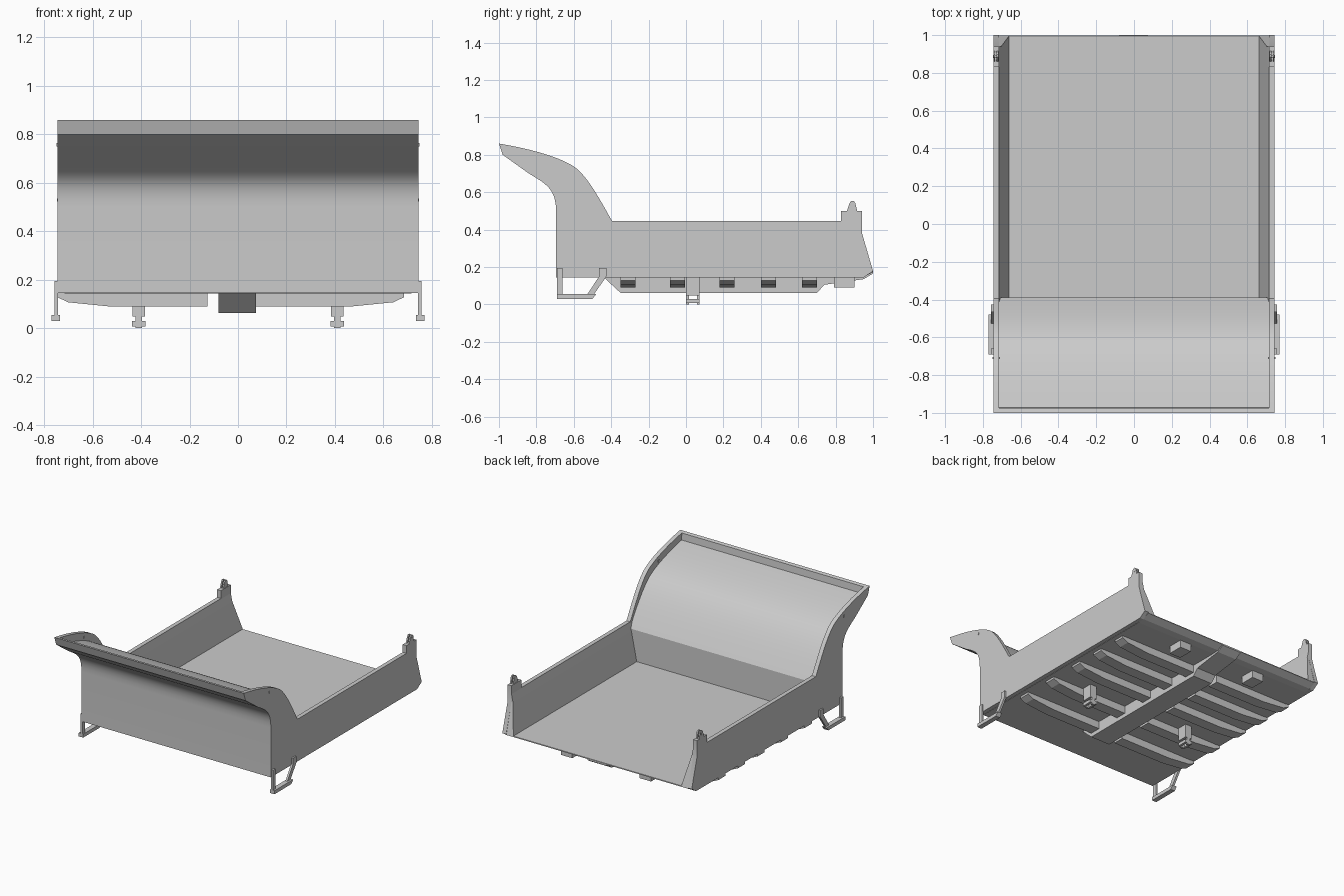
import bpy, bmesh
from mathutils import Vector
from mathutils.geometry import interpolate_bezier

cube = bpy.data.objects.get("Cube")
if cube:
    bpy.data.objects.remove(cube, do_unlink=True)

GREY = (0.6, 0.6, 0.6, 1)
steel = bpy.data.materials.new("grey_steel")
steel.use_nodes = True
steel.diffuse_color = GREY
steel.node_tree.nodes["Principled BSDF"].inputs["Base Color"].default_value = GREY


def loft(name, start, end):
    """Closed solid between two matching outlines."""
    bm = bmesh.new()
    a = [bm.verts.new(p) for p in start]
    b = [bm.verts.new(p) for p in end]
    bm.faces.new(a)
    bm.faces.new(b[::-1])
    for i in range(len(a)):
        j = (i + 1) % len(a)
        bm.faces.new((a[j], a[i], b[i], b[j]))
    bmesh.ops.recalc_face_normals(bm, faces=bm.faces)
    mesh = bpy.data.meshes.new(name)
    bm.to_mesh(mesh)
    bm.free()
    mesh.materials.append(steel)
    obj = bpy.data.objects.new(name, mesh)
    bpy.context.collection.objects.link(obj)
    return obj


def side_profile(name, x0, x1, yz):
    return loft(name, [(x0, y, z) for y, z in yz], [(x1, y, z) for y, z in yz])


def front_profile(name, y0, y1, xz):
    return loft(name, [(x, y0, z) for x, z in xz], [(x, y1, z) for x, z in xz])


def box(name, x, y, z):
    return side_profile(name, x[0], x[1], [(y[0], z[0]), (y[1], z[0]), (y[1], z[1]), (y[0], z[1])])


def bezier(*pts, n=12):
    a, ha, hb, b = [Vector((y, z, 0)) for y, z in pts]
    return [(p.x, p.y) for p in interpolate_bezier(a, ha, hb, b, n)]


def smooth(obj):
    bpy.ops.object.select_all(action="DESELECT")
    obj.select_set(True)
    bpy.context.view_layer.objects.active = obj
    bpy.ops.object.shade_smooth_by_angle(angle=0.5)


# Shared curves of the canopy: underside, outer rim and recessed panel
underside = [(-0.695, 0.145)] + bezier((-0.695, 0.5), (-0.695, 0.62), (-0.75, 0.645), (-0.84, 0.7)) + [(-0.98, 0.8)]
rim = bezier((-1, 0.86), (-0.85, 0.835), (-0.69, 0.795), (-0.6, 0.738)) + \
    bezier((-0.6, 0.738), (-0.53, 0.69), (-0.465, 0.57), (-0.395, 0.445))[1:]
recess = bezier((-0.972, 0.807), (-0.85, 0.78), (-0.71, 0.745), (-0.62, 0.69)) + \
    bezier((-0.62, 0.69), (-0.54, 0.635), (-0.47, 0.53), (-0.39, 0.4))[1:]

# Front wall with canopy, and the lip along its front edge
smooth(side_profile("front_wall_canopy", -0.715, 0.715, underside + recess + [(-0.39, 0.145)]))
side_profile("canopy_lip", -0.715, 0.715, [(-0.98, 0.8), (-1, 0.86), (-0.975, 0.855), (-0.97, 0.797)])

# Flat floor plate with an undercut tail
side_profile("floor", -0.716, 0.716, [(-0.69, 0.143), (0.9, 0.143), (0.95, 0.147),
                                      (0.998, 0.172), (0.996, 0.178), (-0.5, 0.178)])

# Side walls, with everything mounted on them
outline = underside + rim + [(0.83, 0.445), (0.83, 0.5), (0.94, 0.5), (0.94, 0.385), (1, 0.178), (0.95, 0.145)]
for side, s in (("left", 1), ("right", -1)):
    smooth(side_profile(side + "_wall", s * 0.715, s * 0.745, outline))
    # sloping inner skin: straight upper band, lower band cut back along the tail
    for part, section in (("upper", [(0.716, 0.94, 0.445), (0.703, 0.94, 0.385), (0.716, 0.94, 0.385)]),
                          ("lower", [(0.716, 0.94, 0.385), (0.703, 0.94, 0.385),
                                     (0.66, 0.998, 0.175), (0.716, 0.998, 0.175)])):
        loft(f"{side}_{part}_inner_slope",
             [(s * x, -0.42, z) for x, y, z in section], [(s * x, y, z) for x, y, z in section])
    # slotted lug on the rear post
    for part, x in (("inner", 0.718), ("outer", 0.735)):
        side_profile(f"{side}_{part}_lug", s * x, s * (x + 0.01),
                     [(0.86, 0.5), (0.875, 0.543), (0.883, 0.552), (0.897, 0.552), (0.905, 0.543), (0.915, 0.5)])
    box(side + "_lug_pin", (s * 0.718, s * 0.747), (0.88, 0.895), (0.522, 0.536))
    # step hanging under the front corner
    side_profile(side + "_step_front_hanger", s * 0.742, s * 0.757,
                 [(-0.69, 0.05), (-0.66, 0.05), (-0.66, 0.195), (-0.69, 0.195)])
    side_profile(side + "_step_rear_hanger", s * 0.742, s * 0.757,
                 [(-0.53, 0.05), (-0.495, 0.05), (-0.425, 0.15), (-0.425, 0.195), (-0.465, 0.195), (-0.465, 0.15)])
    side_profile(side + "_step_tread", s * 0.735, s * 0.77,
                 [(-0.69, 0.03), (-0.5, 0.03), (-0.48, 0.055), (-0.69, 0.055)])
    # small pin near the canopy
    box(side + "_canopy_pin", (s * 0.71, s * 0.748), (-0.715, -0.705), (0.75, 0.765))

    # hinge bracket below the floor: block above an open frame
    x = s * 0.41
    box(side + "_hinge_block", (x - 0.026, x + 0.026), (0, 0.073), (0.048, 0.15))
    for part, y in (("front", 0), ("rear", 0.058)):
        box(f"{side}_hinge_{part}_plate", (x - 0.013, x + 0.013), (y, y + 0.015), (0, 0.05))
    for part, dx in (("inner", -0.02), ("outer", 0.02)):
        box(f"{side}_hinge_{part}_cheek", (x + dx - 0.008, x + dx + 0.008), (0, 0.073), (0.008, 0.03))
    # rear rest pad
    x = s * 0.31
    box(side + "_rear_pad", (x - 0.045, x + 0.045), (0.79, 0.9), (0.09, 0.15))

# Centre spine under the floor
side_profile("spine", -0.08, 0.075, [(-0.44, 0.145), (-0.35, 0.062), (0.7, 0.062), (0.74, 0.105),
                                     (0.95, 0.135), (1, 0.165), (1, 0.176), (0.9, 0.15)])

# Cross ribs with tapered outer ends
for i, y in enumerate((-0.31, -0.045, 0.22, 0.44, 0.66)):
    for side, s, shift in (("left", 1, 0), ("right", -1, -0.06)):
        inner = 0.07 if s > 0 else -0.125
        taper = [(0.685, 0.145), (0.685, 0.128), (0.64, 0.107), (0.47, 0.09)]
        front_profile(f"{side}_rib_{i + 1}", y - 0.04, y + 0.04,
                      [(s * px + shift, z) for px, z in taper] + [(inner, 0.09), (inner, 0.145)])
